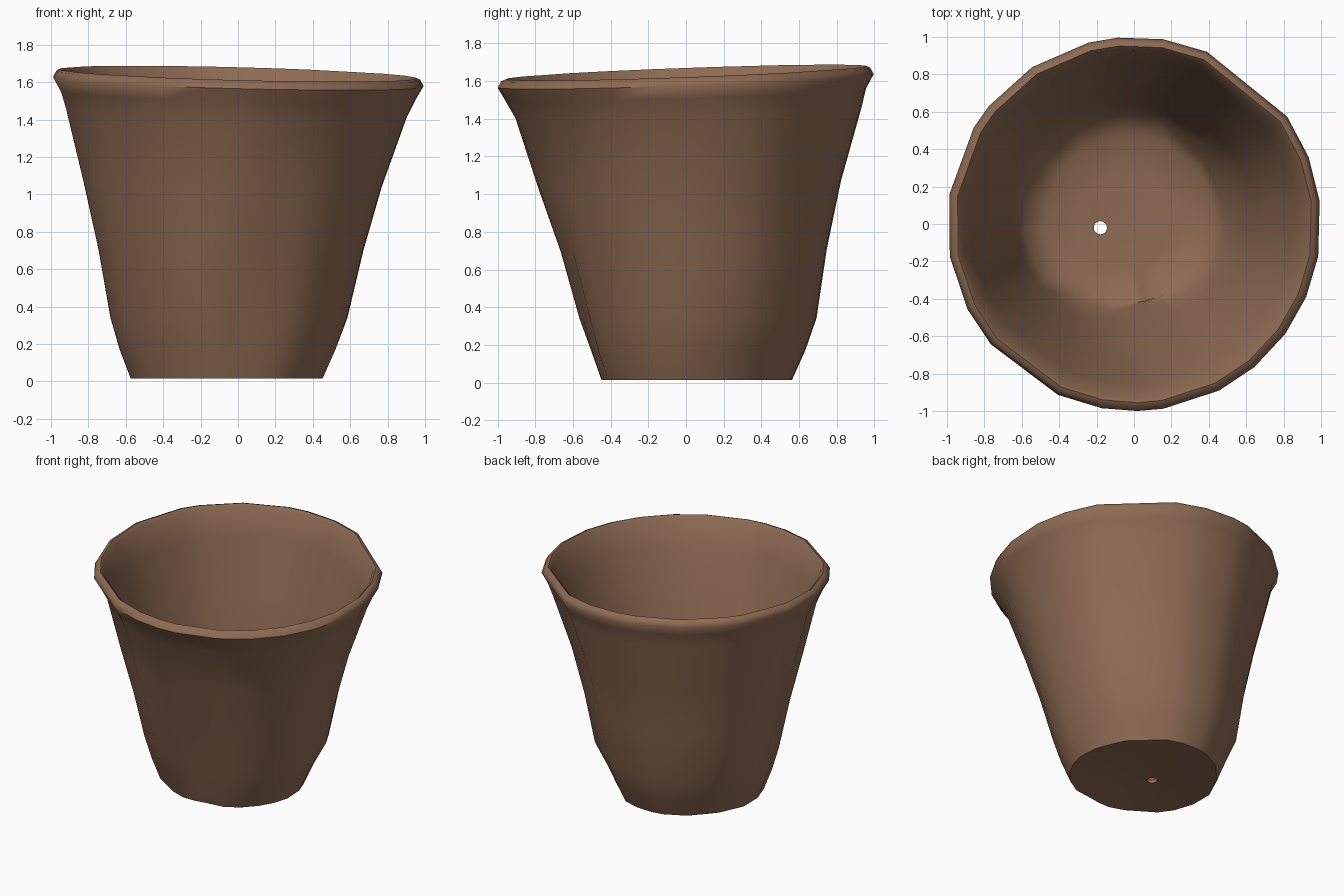
import bpy, bmesh, math

cube = bpy.data.objects.get("Cube")
if cube:
    bpy.data.objects.remove(cube, do_unlink=True)

# Clay colour
clay = bpy.data.materials.new("brown clay")
clay.use_nodes = True
colour = (0.27, 0.146, 0.086, 1)
clay.diffuse_color = colour
bsdf = clay.node_tree.nodes["Principled BSDF"]
bsdf.inputs["Base Color"].default_value = colour
bsdf.inputs["Roughness"].default_value = 0.9

# Uneven facet directions around the pot, in degrees
ANGLES = (7, 21, 35, 67, 81, 95, 104, 123, 141, 149, 171,
          190, 207, 220, 246, 260, 271, 279, 297, 310, 324, 337, 350)

# Closed wall section: height, radius, centre x, centre y
OUTSIDE = [(0.015, 0.52, -0.06, 0.045), (0.17, 0.585, -0.055, 0.05),
           (0.34, 0.64, -0.05, 0.055), (0.7, 0.715, -0.04, 0.035),
           (1.05, 0.805, -0.03, 0.02), (1.43, 0.92, -0.01, 0.015),
           (1.53, 0.96, 0, 0), (1.6, 1.0, 0, 0)]
LIP = [(1.635, 0.98, 0, 0), (1.645, 0.955, 0, 0), (1.625, 0.935, 0, 0)]
INSIDE = [(z, r - 0.045, x, y) for z, r, x, y in reversed(OUTSIDE[1:-2])]
FLOOR = [(0.1, 0.45, -0.02, 0.03), (0.09, 0.25, -0.05, 0.02)]
HOLE = [(0.08, 0.035, -0.18, -0.02), (0.05, 0.035, -0.18, -0.02)]
UNDERSIDE = [(0.04, 0.3, -0.07, 0.03)]
SECTION = OUTSIDE + LIP + INSIDE + FLOOR + HOLE + UNDERSIDE

# Dents: direction, height, half width, half height, depth
DENTS = [(278, 0.3, 22, 0.7, 0.06), (297, 1.3, 16, 0.25, 0.04),
         (246, 0.1, 30, 0.2, 0.04), (25, 0.1, 32, 0.2, 0.05),
         (141, 0.1, 30, 0.2, 0.04), (215, 1.3, 18, 0.25, 0.03),
         (324, 1.3, 14, 0.25, 0.03)]


def dent(angle, z):
    total = 0
    for direction, height, width, tall, depth in DENTS:
        turn = abs((angle - direction + 180) % 360 - 180) / width
        total += depth * max(0, 1 - turn) * max(0, 1 - abs(z - height) / tall)
    return total


def ring(bm, z, radius, cx, cy):
    verts = []
    for angle in ANGLES:
        a = math.radians(angle)
        r = radius - (dent(angle, z) if radius > 0.5 else 0)
        x, y = cx + r * math.cos(a), cy + r * math.sin(a)
        # The rim leans gently to one side
        lean = (0.035 * y - 0.025 * x) * max(0, z - 0.3) / 1.3
        verts.append(bm.verts.new((x, y, z + lean)))
    return verts


# Pot: one continuous skin through the lip and drain hole
bm = bmesh.new()
rings = [ring(bm, *row) for row in SECTION]
count = len(ANGLES)
for i, low in enumerate(rings):
    high = rings[(i + 1) % len(rings)]
    for j in range(count):
        k = (j + 1) % count
        bm.faces.new((low[j], low[k], high[k], high[j]))
bmesh.ops.recalc_face_normals(bm, faces=bm.faces)
mesh = bpy.data.meshes.new("flower_pot")
bm.to_mesh(mesh)
bm.free()
mesh.materials.append(clay)
pot = bpy.data.objects.new("flower_pot", mesh)
bpy.context.collection.objects.link(pot)

# Soft shading with a crisp foot edge
bpy.ops.object.select_all(action="DESELECT")
pot.select_set(True)
bpy.context.view_layer.objects.active = pot
bpy.ops.object.shade_smooth_by_angle(angle=math.radians(60))
